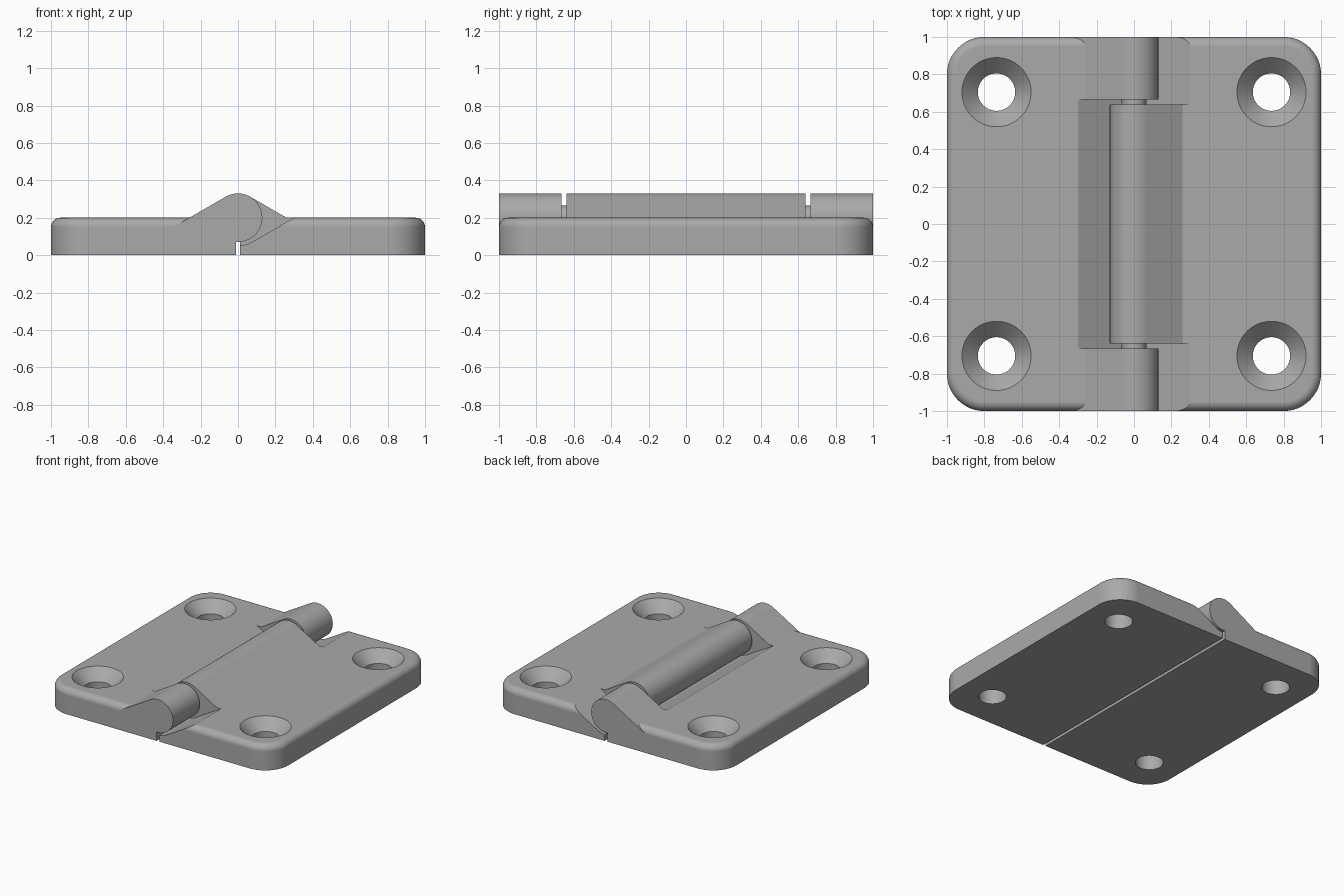
import bpy, bmesh, math
from math import sin, cos, radians

if "Cube" in bpy.data.objects:
    bpy.data.objects.remove(bpy.data.objects["Cube"])

metal = bpy.data.materials.new("grey_metal")
metal.use_nodes = True
GREY = (0.4, 0.4, 0.4, 1)
metal.diffuse_color = GREY
metal.node_tree.nodes["Principled BSDF"].inputs["Base Color"].default_value = GREY

AXIS_Z, KNUCKLE_R, CLEAR_R, PIN_R = 0.2, 0.13, 0.15, 0.066
GAP, THICK, CORNER, FILLET = 0.012, 0.2, 0.2, 0.05


def loft(name, rings):
    """Closed solid through rings with equal point counts."""
    bm = bmesh.new()
    loops = [[bm.verts.new(p) for p in ring] for ring in rings]
    n = len(loops[0])
    for a, b in zip(loops, loops[1:]):
        for i in range(n):
            j = (i + 1) % n
            bm.faces.new((a[i], a[j], b[j], b[i]))
    bm.faces.new(loops[0])
    bm.faces.new(loops[-1])
    bmesh.ops.recalc_face_normals(bm, faces=bm.faces)
    mesh = bpy.data.meshes.new(name)
    bm.to_mesh(mesh)
    bm.free()
    mesh.materials.append(metal)
    obj = bpy.data.objects.new(name, mesh)
    bpy.context.collection.objects.link(obj)
    return obj


def prism(name, profile, y0, y1):
    return loft(name, [[(x, y, z) for x, z in profile] for y in (y0, y1)])


def arc(r, a0, a1, steps, side=1):
    return [(side * r * cos(t), AXIS_Z + r * sin(t)) for t in
            (radians(a0 + (a1 - a0) * i / steps) for i in range(steps + 1))]


def combine(obj, tool, operation):
    mod = obj.modifiers.new(operation.lower(), "BOOLEAN")
    mod.operation, mod.solver, mod.object = operation, "EXACT", tool
    bpy.context.view_layer.objects.active = obj
    bpy.ops.object.modifier_apply(modifier=mod.name)
    bpy.data.objects.remove(tool)


def finish(obj):
    bpy.ops.object.select_all(action="DESELECT")
    obj.select_set(True)
    bpy.context.view_layer.objects.active = obj
    bpy.ops.object.shade_smooth_by_angle(angle=radians(25))
    obj.modifiers.new("even_shading", "WEIGHTED_NORMAL").keep_sharp = True


def slab(name, side):
    """Half plate with rounded outer corners and a rounded top edge."""
    def ring(z, inset):
        pts = [(side * GAP, -1 + inset, z)]
        r = CORNER - inset
        for sy, a0 in ((-1, -90), (1, 0)):
            for i in range(13):
                t = radians(a0 + 7.5 * i)
                pts.append((side * (1 - CORNER + r * cos(t)),
                            sy * (1 - CORNER) + r * sin(t), z))
        return pts + [(side * GAP, 1 - inset, z)]
    rings = [ring(0, 0)]
    for i in range(9):
        t = radians(90 * i / 8)
        rings.append(ring(THICK - FILLET + FILLET * sin(t), FILLET * (1 - cos(t))))
    return loft(name, rings)


def leaf(name, side, knuckles, pockets):
    body = slab(name, side)
    # Clearance pocket for the opposite knuckle: arc, then 30 degree ramp
    pocket = arc(CLEAR_R, -90, -60, 5, side)
    pocket += [(side * 0.56, 0.35), (side * 0.56, 0.5), (-side * 0.1, 0.5),
               (-side * 0.1, AXIS_Z - CLEAR_R)]
    for y0, y1 in pockets:
        combine(body, prism("pocket_cutter", pocket, y0, y1), "DIFFERENCE")
    # Countersunk screw holes
    for y in (-0.705, 0.705):
        rings = [[(side * 0.735 + r * cos(math.tau * i / 48),
                   y + r * sin(math.tau * i / 48), z) for i in range(48)]
                 for r, z in ((0.1, -0.1), (0.1, 0.115), (0.185, THICK), (0.185, 0.3))]
        combine(body, loft("screw_cutter", rings), "DIFFERENCE")
    # Barrel with a tangent wedge running down into the plate
    end = 180 + math.degrees(math.acos(-GAP / KNUCKLE_R)) - 2 * 90
    barrel = arc(KNUCKLE_R, 60, 360 - end + 2 * (end - 90), 32, side)
    tangent_x, tangent_z = barrel[0]
    run = 0.35 - abs(tangent_x)
    barrel += [(side * GAP, 0.03), (side * 0.35, 0.03),
               (side * 0.35, tangent_z - run * math.tan(radians(30)))]
    for y0, y1 in knuckles:
        combine(body, prism("knuckle", barrel, y0, y1), "UNION")
    finish(body)


leaf("left_side_leaf", 1, [(-0.64, 0.64)], [(-1.1, -0.64), (0.64, 1.1)])
leaf("right_side_leaf", -1, [(-1, -0.665), (0.665, 1)], [(-0.665, 0.665)])

# Pin seen in the gaps between the knuckles
finish(prism("hinge_pin", arc(PIN_R, 0, 352.5, 47), -0.7, 0.7))
